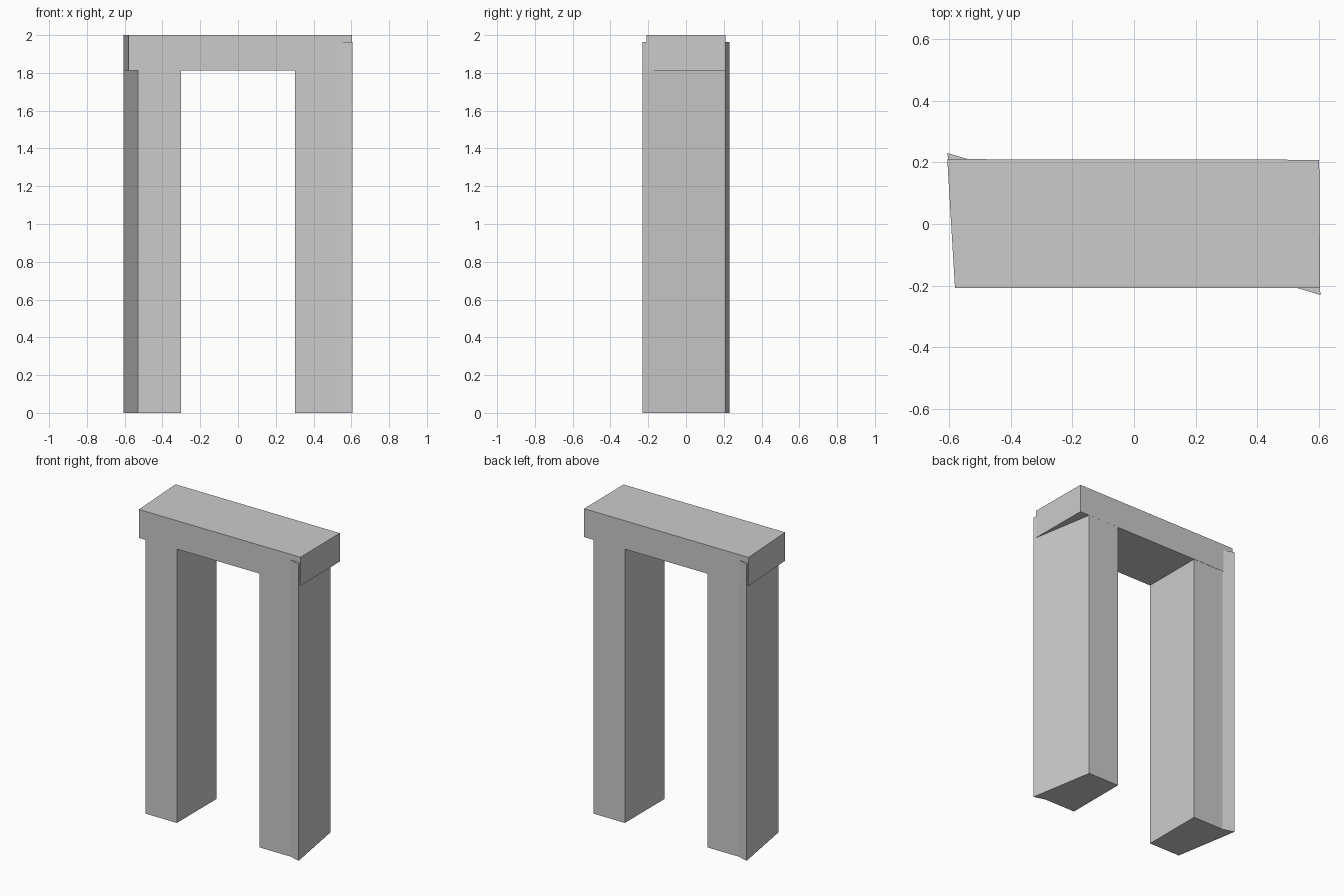
import bpy
import bmesh

cube = bpy.data.objects.get("Cube")
if cube:
    bpy.data.objects.remove(cube, do_unlink=True)

# Single plain stone colour
stone = bpy.data.materials.new("grey_stone")
stone.use_nodes = True
colour = (0.6, 0.6, 0.6, 1.0)
stone.diffuse_color = colour
stone.node_tree.nodes["Principled BSDF"].inputs["Base Color"].default_value = colour


def prism(name, outline, bottom, top):
    """Extrude a plan outline upwards into a flat-shaded block."""
    mesh = bpy.data.meshes.new(name)
    bm = bmesh.new()
    base = bm.faces.new([bm.verts.new((x, y, bottom)) for x, y in outline])
    grown = bmesh.ops.extrude_face_region(bm, geom=[base], use_keep_orig=True)
    for v in grown["geom"]:
        if isinstance(v, bmesh.types.BMVert):
            v.co.z = top
    bmesh.ops.recalc_face_normals(bm, faces=bm.faces)
    bm.to_mesh(mesh)
    bm.free()
    mesh.materials.append(stone)
    obj = bpy.data.objects.new(name, mesh)
    bpy.context.collection.objects.link(obj)
    return obj


# Pillar plan: slanted outer side ending in a pointed corner
pillar = [(0.302, -0.208), (0.53, -0.208), (0.605, -0.23),
          (0.53, 0.208), (0.302, 0.208)]

# The two pillars are half-turn copies of each other, running up into the lintel
for name, turn in (("left_pillar", 1), ("right_pillar", -1)):
    prism(name, [(x * turn, y * turn) for x, y in pillar], 0.0, 1.963)

# Lintel with one skewed end
prism("lintel", [(-0.58, -0.208), (0.603, -0.208), (0.6, 0.208), (-0.605, 0.21)],
      1.812, 2.0)
